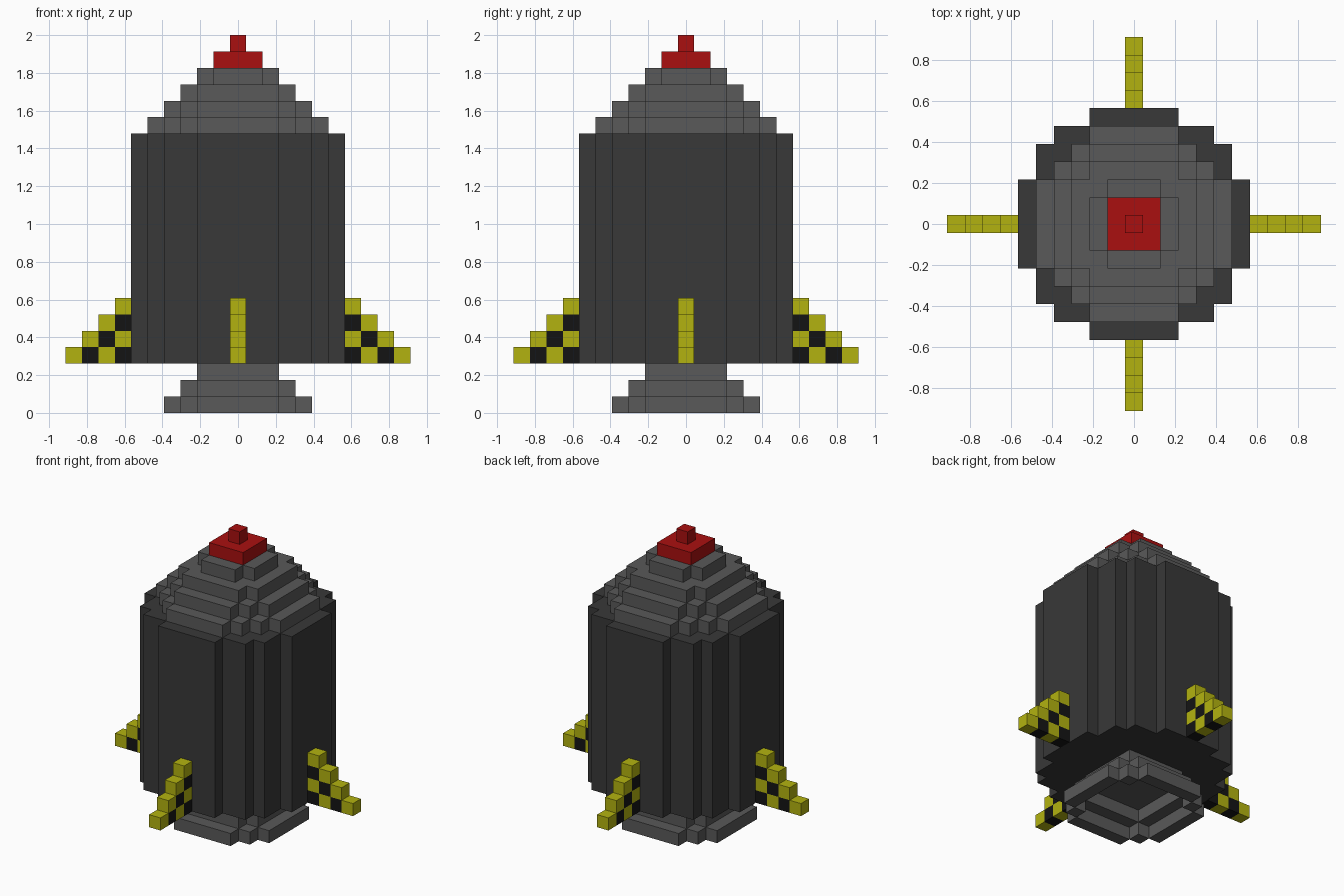
import bpy, bmesh, math

if "Cube" in bpy.data.objects:
    bpy.data.objects.remove(bpy.data.objects["Cube"])

U = 2 / 23  # edge of one block


def material(name, r, g, b):
    m = bpy.data.materials.new(name)
    m.diffuse_color = (r, g, b, 1)
    m.use_nodes = True
    m.node_tree.nodes["Principled BSDF"].inputs["Base Color"].default_value = m.diffuse_color
    return m


DARK = material("dark_grey", 0.04, 0.04, 0.04)
GREY = material("mid_grey", 0.1, 0.1, 0.1)
RED = material("red", 0.4, 0.005, 0.005)
YELLOW = material("yellow", 0.45, 0.45, 0.005)
BLACK = material("black", 0.007, 0.007, 0.007)


def disk(*rows):
    """Stepped disk: rows[n] is the half width, in blocks, of the rows at y = +-n."""
    n = len(rows) - 1
    return {(i, j) for j in range(-n, n + 1)
            for i in range(-rows[abs(j)], rows[abs(j)] + 1)}


def stack(layers, base):
    """Pile up flat layers of blocks starting at block height base."""
    return {(i, j, base + k): 0 for k, layer in enumerate(layers) for i, j in layer}


def build(name, cells, mats, merge=True):
    """Mesh only the exposed block faces; cells maps position -> material index."""
    bm = bmesh.new()
    verts = {}
    for cell, mat in cells.items():
        for a in range(3):
            u, v = (a + 1) % 3, (a + 2) % 3
            for side in (0, 1):
                near = list(cell)
                near[a] += 2 * side - 1
                if tuple(near) in cells:
                    continue
                quad = []
                for du, dv in ((0, 0), (1, 0), (1, 1), (0, 1)):
                    p = list(cell)
                    p[a] += side
                    p[u] += du
                    p[v] += dv
                    p = tuple(p)
                    if p not in verts:
                        verts[p] = bm.verts.new(((p[0] - .5) * U, (p[1] - .5) * U, p[2] * U))
                    quad.append(verts[p])
                bm.faces.new(quad if side else quad[::-1]).material_index = mat
    if merge:
        bmesh.ops.dissolve_limit(bm, angle_limit=0.01, verts=bm.verts[:], edges=bm.edges[:])
    mesh = bpy.data.meshes.new(name)
    bm.to_mesh(mesh)
    bm.free()
    for m in mats:
        mesh.materials.append(m)
    return add(name, mesh)


def add(name, mesh):
    ob = bpy.data.objects.new(name, mesh)
    bpy.context.collection.objects.link(ob)
    return ob


D13 = disk(6, 6, 6, 5, 5, 4, 2)
D11 = disk(5, 5, 5, 4, 3, 2)
D9 = disk(4, 4, 4, 3, 2)
D7 = disk(3, 3, 3, 2)
D5 = disk(2, 2, 1)
SQ5, SQ3, SQ1 = disk(2, 2, 2), disk(1, 1), disk(0)

# Hollow flared nozzle, body, stepped nose and red tip
build("nozzle", stack([D9 - D7, D7 - SQ5, SQ5], 0), [GREY])
build("body", stack([D13] * 14, 3), [DARK])
build("nose", stack([D11, D9, D7, D5], 17), [GREY])
build("nose_tip", stack([SQ3, SQ1], 21), [RED])

# Four checkered stair-step fins sharing one mesh
fin_cells = {(7 + n, 0, 3 + k): (n + k + 1) % 2 for k in range(4) for n in range(4 - k)}
right = build("right_fin", fin_cells, [YELLOW, BLACK], merge=False)
for turn, name in enumerate(("back_fin", "left_fin", "front_fin"), 1):
    add(name, right.data).rotation_euler.z = turn * math.pi / 2
